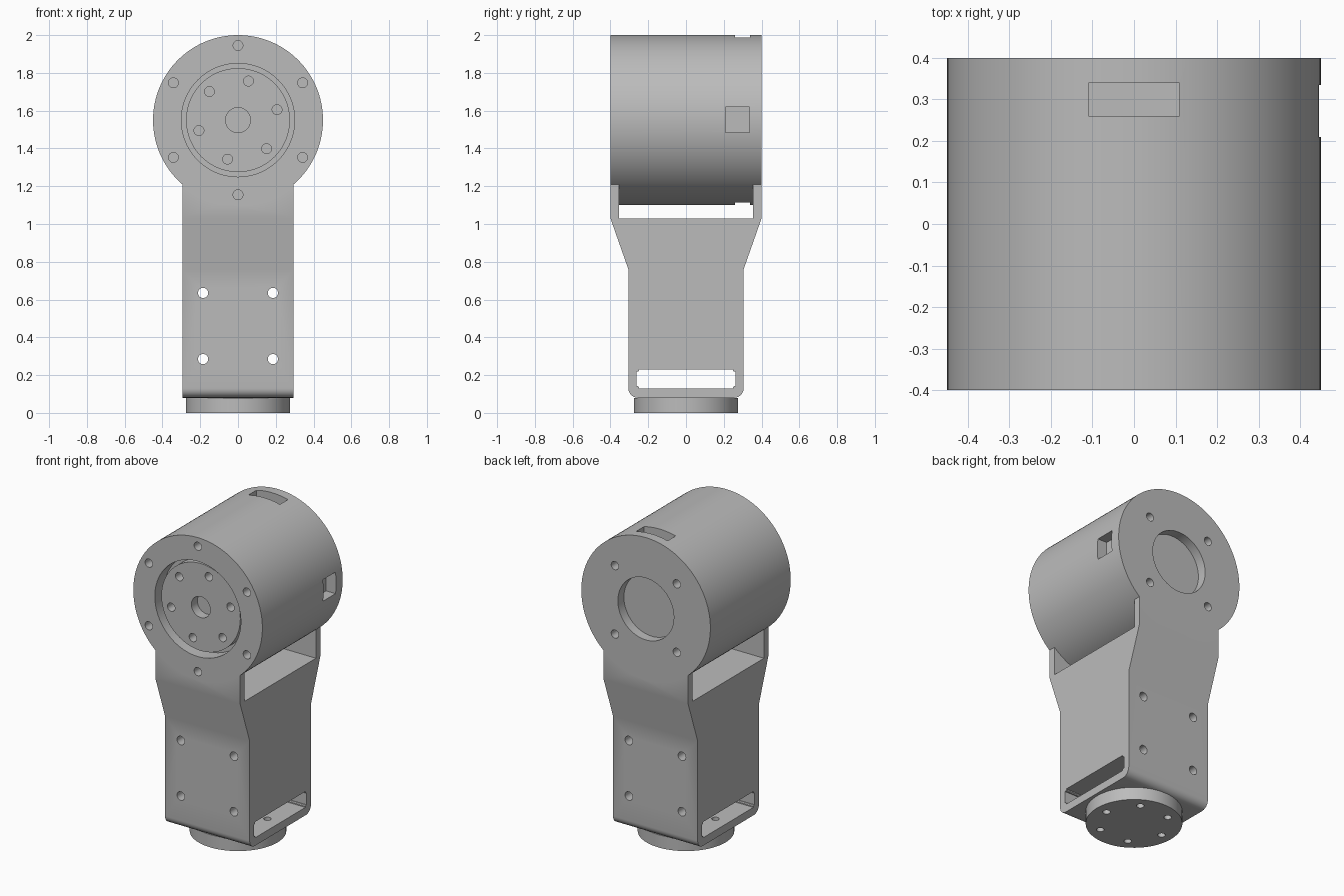
import bpy
import bmesh
from math import cos, sin, radians
from mathutils import Matrix, Vector

cube = bpy.data.objects.get("Cube")
if cube:
    bpy.data.objects.remove(cube, do_unlink=True)

grey = bpy.data.materials.new("machined_grey")
grey.use_nodes = True
GREY = (0.5, 0.5, 0.5, 1)
grey.diffuse_color = GREY
grey.node_tree.nodes["Principled BSDF"].inputs["Base Color"].default_value = GREY

AXIS_Z = 1.55  # height of the joint axis
RADIUS = 0.45  # housing radius
HALF_Y = 0.40  # half the housing length


def cylinder(bm, x, z, r, lo, hi, segments=32):
    """Cylinder along y from lo to hi."""
    m = Matrix.Translation((x, (lo + hi) / 2, z)) @ Matrix.Rotation(radians(90), 4, 'X')
    bmesh.ops.create_cone(bm, cap_ends=True, segments=segments, radius1=r, radius2=r,
                          depth=hi - lo, matrix=m)


def post(bm, x, y, r, lo, hi, segments=32):
    """Cylinder along z from lo to hi."""
    bmesh.ops.create_cone(bm, cap_ends=True, segments=segments, radius1=r, radius2=r,
                          depth=hi - lo, matrix=Matrix.Translation((x, y, (lo + hi) / 2)))


def box(bm, lo, hi):
    lo, hi = Vector(lo), Vector(hi)
    m = Matrix.Translation((lo + hi) / 2) @ Matrix.Diagonal((*(hi - lo), 1))
    bmesh.ops.create_cube(bm, size=1, matrix=m)


def ring(count, r, start):
    """Evenly spaced points on a circle."""
    angles = [radians(start + 360 * i / count) for i in range(count)]
    return [(r * cos(a), r * sin(a)) for a in angles]


def make(name, bm):
    bmesh.ops.recalc_face_normals(bm, faces=bm.faces)
    mesh = bpy.data.meshes.new(name)
    bm.to_mesh(mesh)
    bm.free()
    mesh.materials.append(grey)
    obj = bpy.data.objects.new(name, mesh)
    bpy.context.collection.objects.link(obj)
    return obj


def activate(obj):
    bpy.ops.object.select_all(action='DESELECT')
    obj.select_set(True)
    bpy.context.view_layer.objects.active = obj


def cut(obj, bm):
    """Subtract the shapes in bm from obj."""
    cutter = make("cutter", bm)
    cutter.hide_render = True
    mod = obj.modifiers.new("cut", 'BOOLEAN')
    mod.operation = 'DIFFERENCE'
    mod.solver = 'EXACT'
    mod.object = cutter
    activate(obj)
    bpy.ops.object.modifier_apply(modifier=mod.name)
    bpy.data.objects.remove(cutter, do_unlink=True)


def smooth(obj):
    activate(obj)
    bpy.ops.object.shade_smooth_by_angle(angle=radians(30))


# Motor housing
bm = bmesh.new()
cylinder(bm, 0, AXIS_Z, RADIUS, -HALF_Y, HALF_Y, 128)
housing = make("motor_housing", bm)

bm = bmesh.new()
cylinder(bm, 0, AXIS_Z, 0.30, -0.5, -0.31, 96)      # front bore
cylinder(bm, 0, AXIS_Z, 0.195, 0.34, 0.5, 96)       # rear recess
for x, z in ring(6, 0.395, 90):                     # front screw holes
    cylinder(bm, x, AXIS_Z + z, 0.026, -0.5, -0.33)
for x, z in ring(4, 0.305, 45):                     # rear screw holes
    cylinder(bm, x, AXIS_Z + z, 0.026, 0.33, 0.5)
for z in (AXIS_Z - RADIUS, AXIS_Z + RADIUS):        # top and bottom pockets
    box(bm, (-0.11, 0.26, z - 0.06), (0.11, 0.34, z + 0.06))
box(bm, (0.38, 0.21, 1.485), (0.5, 0.335, 1.62))    # side pocket
cut(housing, bm)
smooth(housing)

# Output rotor
bm = bmesh.new()
cylinder(bm, 0, AXIS_Z, 0.275, -0.37, -0.30, 96)
rotor = make("output_rotor", bm)

bm = bmesh.new()
cylinder(bm, 0, AXIS_Z, 0.066, -0.5, -0.2, 48)
for x, z in ring(6, 0.214, 15):
    cylinder(bm, x, AXIS_Z + z, 0.026, -0.5, -0.2)
cut(rotor, bm)
smooth(rotor)

# Forked arm: half profile in y and z, mirrored and extruded along x
corner = [(0.255 + 0.05 * sin(radians(a)), 0.13 - 0.05 * cos(radians(a)))
          for a in range(0, 91, 15)]
half = corner + [(0.305, 0.76), (0.40, 1.03), (0.40, 1.35), (0.355, 1.35), (0.355, 1.03)]
profile = half + [(-y, z) for y, z in reversed(half)]
bm = bmesh.new()
face = bm.faces.new([bm.verts.new((-0.295, y, z)) for y, z in profile])
new = bmesh.ops.extrude_face_region(bm, geom=[face])["geom"]
bmesh.ops.translate(bm, vec=(0.59, 0, 0),
                    verts=[v for v in new if isinstance(v, bmesh.types.BMVert)])
arm = make("forked_arm", bm)

# Trim the cheeks to the housing
bm = bmesh.new()
cylinder(bm, 0, AXIS_Z, RADIUS - 0.001, -0.6, 0.6, 128)
cut(arm, bm)

# Cable slot
bm = bmesh.new()
box(bm, (-0.5, -0.262, 0.13), (0.5, 0.262, 0.23))
bmesh.ops.bevel(bm, geom=[e for e in bm.edges if abs(e.verts[0].co.x - e.verts[1].co.x) > 0.5],
                offset=0.012, segments=3, affect='EDGES')
cut(arm, bm)

# Mounting holes through the arm and its floor
bm = bmesh.new()
for x in (-0.185, 0.185):
    for z in (0.285, 0.635):
        cylinder(bm, x, z, 0.027, -0.6, 0.6)
for x, y in ring(6, 0.205, 0):
    post(bm, x, y, 0.022, 0.03, 0.18)
cut(arm, bm)
smooth(arm)

# Base flange
bm = bmesh.new()
post(bm, 0, 0, 0.276, 0, 0.08, 96)
flange = make("base_flange", bm)
bm = bmesh.new()
for x, y in ring(6, 0.205, 0):
    post(bm, x, y, 0.022, -0.1, 0.2)
cut(flange, bm)
smooth(flange)
